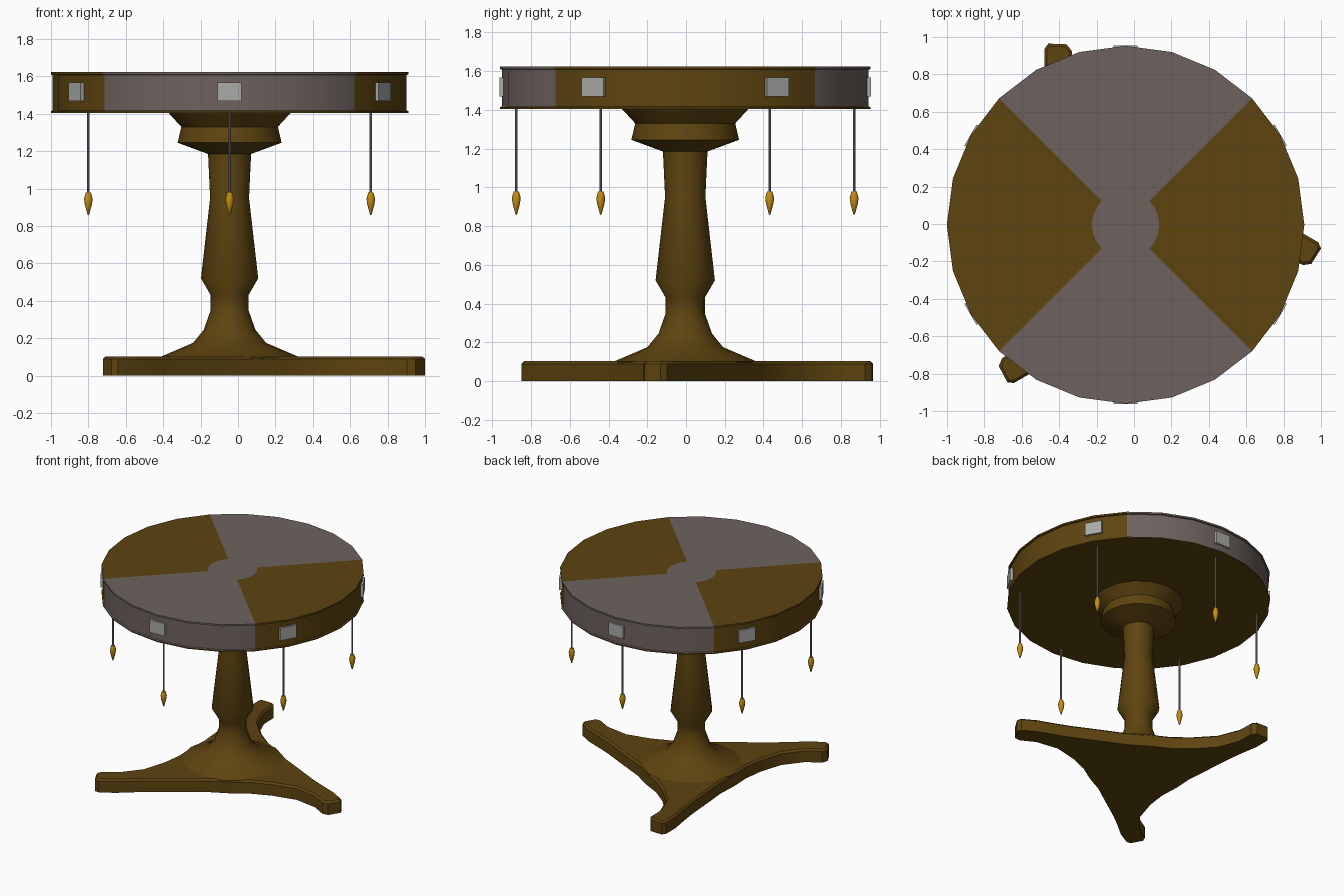
import bpy, bmesh, math
from mathutils import Matrix, Vector

if "Cube" in bpy.data.objects:
    bpy.data.objects.remove(bpy.data.objects["Cube"])

CX, CY = -0.045, -0.004          # axis of the table


def material(name, rgb):
    m = bpy.data.materials.new(name)
    m.diffuse_color = (*rgb, 1)
    m.use_nodes = True
    m.node_tree.nodes["Principled BSDF"].inputs["Base Color"].default_value = m.diffuse_color
    return m


BROWN = material("brown wood", (0.112, 0.058, 0.005))
GREY = material("grey stone", (0.155, 0.124, 0.114))
SILVER = material("silver plate", (0.40, 0.40, 0.39))
STEEL = material("steel rod", (0.22, 0.22, 0.22))
GOLD = material("gold drop", (0.55, 0.27, 0.006))


def finish(bm, name, mats, angle=35):
    bmesh.ops.recalc_face_normals(bm, faces=bm.faces[:])
    me = bpy.data.meshes.new(name)
    bm.to_mesh(me)
    bm.free()
    ob = bpy.data.objects.new(name, me)
    bpy.context.collection.objects.link(ob)
    for m in mats:
        me.materials.append(m)
    bpy.ops.object.select_all(action='DESELECT')
    bpy.context.view_layer.objects.active = ob
    ob.select_set(True)
    bpy.ops.object.shade_smooth_by_angle(angle=math.radians(angle))
    return ob


def lathe(profile, sides, name, mats, x=CX, y=CY, rule=None, angle=35):
    """Turn a (radius, height) profile; radius 0 closes the end."""
    bm = bmesh.new()
    rings = []
    for r, z in profile:
        n = sides if r > 0 else 1
        rings.append([bm.verts.new((x + r * math.cos(math.tau * i / sides),
                                    y + r * math.sin(math.tau * i / sides), z))
                      for i in range(n)])
    for a, b in zip(rings, rings[1:]):
        for i in range(sides):
            j = (i + 1) % sides
            vs = [a[i % len(a)], a[j % len(a)], b[j % len(b)], b[i % len(b)]]
            bm.faces.new(list(dict.fromkeys(vs)))
    if rule:
        for f in bm.faces:
            f.material_index = rule(f.calc_center_median() - Vector((x, y, 0)))
    return finish(bm, name, mats, angle)


# round top: grey front/back quarters and centre, brown side quarters and underside
def top_colour(c):
    if c.z < 1.416:
        return 0
    return 1 if abs(c.y) > abs(c.x) or c.xy.length < 0.18 else 0


lathe([(0, 1.623), (0.18, 1.623), (0.956, 1.623), (0.956, 1.61), (0.946, 1.607),
       (0.946, 1.418), (0.956, 1.414), (0.956, 1.405), (0, 1.405)],
      24, "table_top", [BROWN, GREY], rule=top_colour)

# turned pedestal with collar and flared foot
lathe([(0, 1.406), (0.328, 1.406), (0.258, 1.33), (0.278, 1.245), (0.115, 1.185),
       (0.104, 0.95), (0.153, 0.52), (0.101, 0.43), (0.101, 0.35), (0.138, 0.245),
       (0.195, 0.175), (0.37, 0.10), (0.37, 0.0), (0, 0.0)],
      16, "pedestal", [BROWN], angle=50)

# three curved feet as one outline: (radius, degrees) of one foot, turned three times
foot = [(0.37, 62), (0.40, 85), (0.50, 100), (0.67, 109), (0.85, 109.5), (0.972, 107.2),
        (1.015, 108.1), (1.053, 113.1), (1.035, 114.8), (0.928, 117.9), (0.80, 121),
        (0.69, 125), (0.50, 139), (0.39, 158)]
bm = bmesh.new()
ring = []
for k in range(3):
    for r, deg in foot:
        a = math.radians(deg + 120 * k)
        ring.append(bm.verts.new((CX + r * math.cos(a), CY + r * math.sin(a), 0)))
base = bm.faces.new(ring)
up = bmesh.ops.extrude_face_region(bm, geom=[base], use_keep_orig=True)["geom"]
bmesh.ops.translate(bm, verts=[v for v in up if isinstance(v, bmesh.types.BMVert)],
                    vec=(0, 0, 0.103))
rim = [e for e in bm.edges if all(v.co.z > 0.05 for v in e.verts)]
bmesh.ops.bevel(bm, geom=rim, offset=0.014, segments=1, affect='EDGES')
bmesh.ops.triangulate(bm, faces=[f for f in bm.faces if len(f.verts) > 4])
finish(bm, "tripod_feet", [BROWN])

# six rim plates, each with a hanging rod and drop below
for k in range(6):
    a = math.radians(-90 + 60 * k)
    bm = bmesh.new()
    bmesh.ops.create_cube(bm, size=1, matrix=Matrix.Translation((CX, CY, 1.518))
                          @ Matrix.Rotation(a, 4, 'Z')
                          @ Matrix.Translation((0.945, 0, 0))
                          @ Matrix.Diagonal((0.026, 0.13, 0.1, 1)))
    finish(bm, f"rim_plate_{k + 1}", [SILVER])
    x, y = CX + 0.872 * math.cos(a), CY + 0.872 * math.sin(a)
    lathe([(0, 1.41), (0.007, 1.41), (0.007, 0.97), (0, 0.97)], 8,
          f"hanging_rod_{k + 1}", [STEEL], x, y)
    lathe([(0, 0.98), (0.014, 0.978), (0.023, 0.945), (0.019, 0.915), (0.004, 0.86),
           (0, 0.858)], 8, f"hanging_drop_{k + 1}", [GOLD], x, y, angle=50)
